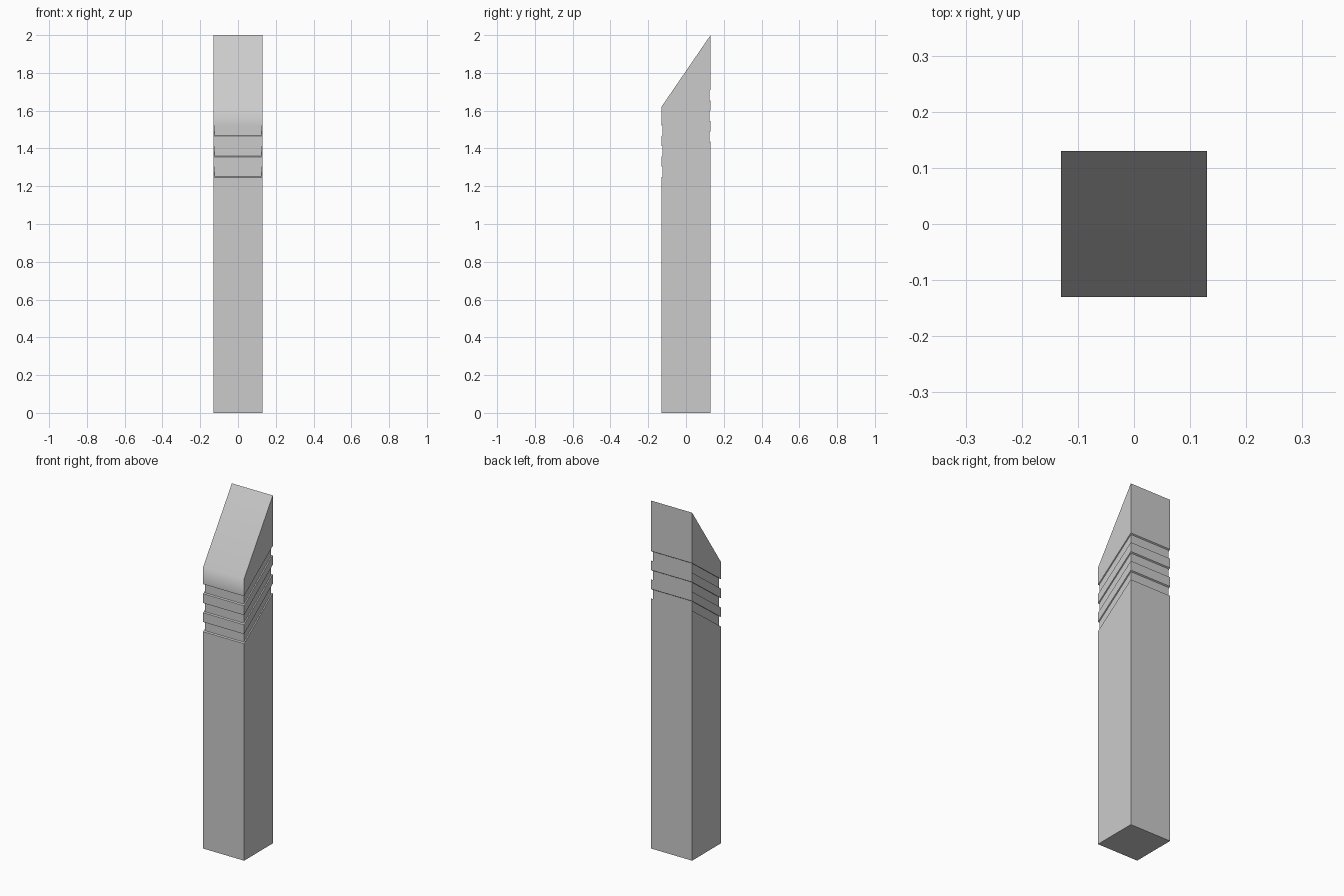
import bpy, bmesh, math

if "Cube" in bpy.data.objects:
    bpy.data.objects.remove(bpy.data.objects["Cube"])

HALF = 0.13      # half width of the post
INSET = 0.0065   # groove depth


def add_ring(bm, half, z_mid, slope):
    """Square loop around the post, tilted so it rises toward the back."""
    corners = [(-1, -1), (1, -1), (1, 1), (-1, 1)]
    return [bm.verts.new((sx * half, sy * half, z_mid + slope * sy * half))
            for sx, sy in corners]


# Loops from bottom to top: base, three slanted grooves, slanted cap
groove_slope = 0.19 / (2 * HALF)
cap_slope = 0.38 / (2 * HALF)
loops = [(HALF, 0.0, 0.0)]
for low_front in (1.247, 1.356, 1.465):
    low = low_front + 0.095
    high = low + 0.055
    loops += [(HALF, low, groove_slope), (HALF - INSET, low, groove_slope),
              (HALF - INSET, high, groove_slope), (HALF, high, groove_slope)]
loops.append((HALF, 1.81, cap_slope))

# Bollard post: loft the loops and close both ends
bm = bmesh.new()
rings = [add_ring(bm, *loop) for loop in loops]
for a, b in zip(rings, rings[1:]):
    for i in range(4):
        j = (i + 1) % 4
        bm.faces.new((a[i], a[j], b[j], b[i]))
bm.faces.new(rings[0][::-1])
bm.faces.new(rings[-1])
bmesh.ops.recalc_face_normals(bm, faces=bm.faces)
mesh = bpy.data.meshes.new("bollard_post")
bm.to_mesh(mesh)
bm.free()
post = bpy.data.objects.new("bollard_post", mesh)
bpy.context.collection.objects.link(post)

# Soft shading only across the shallow front edge of the cap
bpy.context.view_layer.objects.active = post
post.select_set(True)
bpy.ops.object.shade_smooth_by_angle(angle=math.radians(40))
weighted = post.modifiers.new("weighted_normals", 'WEIGHTED_NORMAL')
weighted.keep_sharp = True
